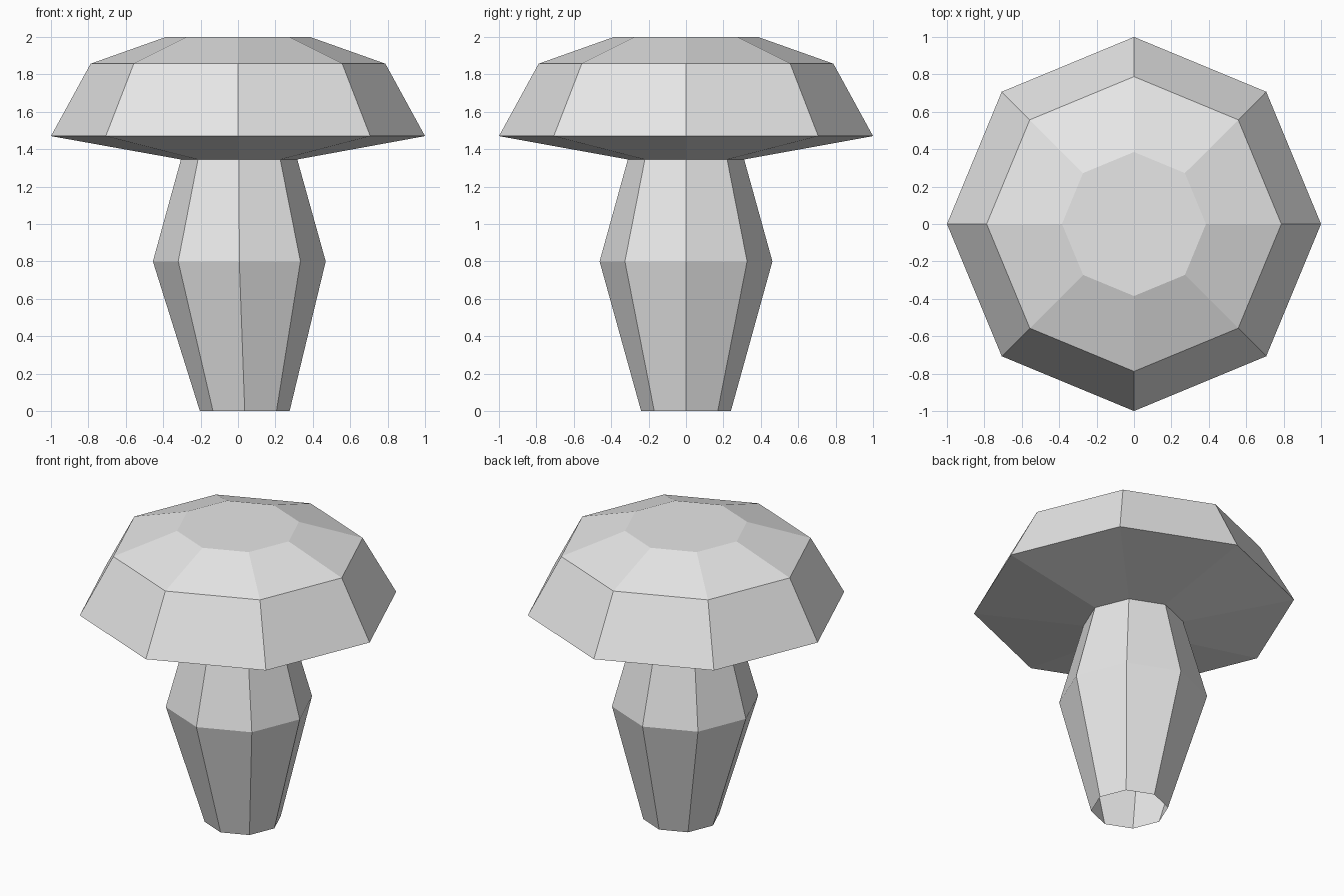
import bpy
import bmesh
import math

if "Cube" in bpy.data.objects:
    bpy.data.objects.remove(bpy.data.objects["Cube"])

SIDES = 8

grey = bpy.data.materials.new("plain grey")
grey.diffuse_color = (0.8, 0.8, 0.8, 1.0)
grey.use_nodes = True
grey.node_tree.nodes["Principled BSDF"].inputs["Base Color"].default_value = grey.diffuse_color


def lathe(name, rings, close_top=False):
    """Skin octagonal rings given bottom to top as (radius, z, x offset)."""
    bm = bmesh.new()
    loops = []
    for radius, z, x in rings:
        loops.append([bm.verts.new((x + radius * math.cos(i * math.tau / SIDES),
                                    radius * math.sin(i * math.tau / SIDES), z))
                      for i in range(SIDES)])
    for low, high in zip(loops, loops[1:]):
        for i in range(SIDES):
            j = (i + 1) % SIDES
            bm.faces.new((low[i], low[j], high[j], high[i]))
    if close_top:
        bm.faces.new(loops[-1])
    mesh = bpy.data.meshes.new(name)
    bm.to_mesh(mesh)
    bm.free()
    mesh.materials.append(grey)
    obj = bpy.data.objects.new(name, mesh)
    bpy.context.collection.objects.link(obj)
    return obj


# Bulging stem, open at the foot, which sits slightly off centre
neck = (0.311, 1.345, 0.006)
lathe("stem", [(0.24, 0.0, 0.036), (0.462, 0.80, 0.007), neck])

# Wide cap: shallow underside, steep rim, gentle shoulder and flat top
lathe("cap", [neck, (1.0, 1.47, 0.0), (0.788, 1.857, 0.0), (0.385, 2.0, 0.0)],
      close_top=True)
